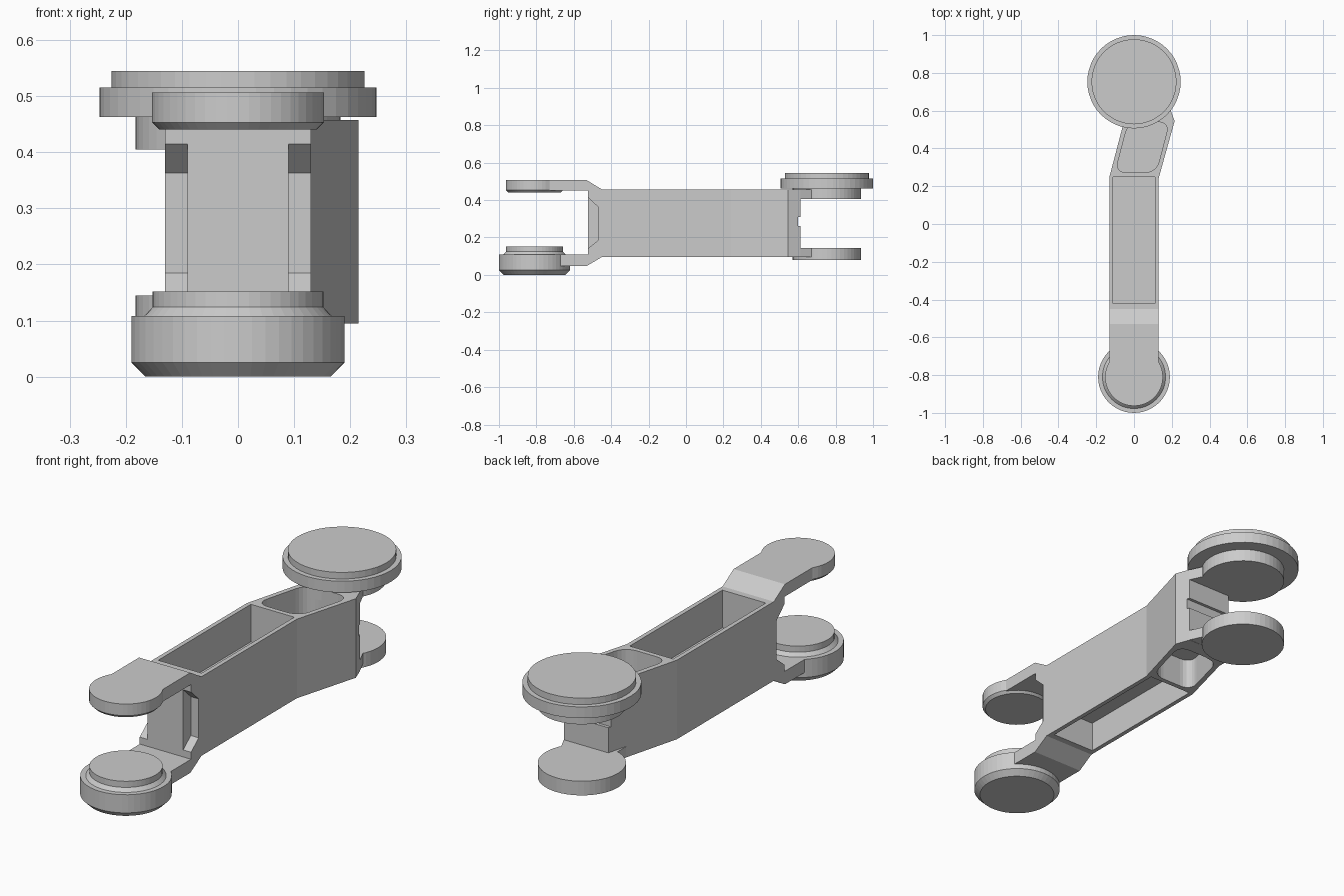
import bpy, bmesh, math
from mathutils import Vector

if "Cube" in bpy.data.objects:
    bpy.data.objects.remove(bpy.data.objects["Cube"])


def make(name, verts, faces):
    me = bpy.data.meshes.new(name)
    me.from_pydata(verts, [], faces)
    bm = bmesh.new()
    bm.from_mesh(me)
    bmesh.ops.recalc_face_normals(bm, faces=bm.faces)
    bm.to_mesh(me)
    bm.free()
    ob = bpy.data.objects.new(name, me)
    bpy.context.collection.objects.link(ob)
    return ob


def extrude(name, pts, lo, hi, axis='z'):
    """Closed outline swept along z (outline x,y) or x (outline y,z)."""
    n = len(pts)
    if axis == 'z':
        v = [(a, b, h) for h in (lo, hi) for a, b in pts]
    else:
        v = [(h, a, b) for h in (lo, hi) for a, b in pts]
    f = [tuple(range(n)), tuple(range(n, 2 * n))]
    f += [(i, (i + 1) % n, n + (i + 1) % n, n + i) for i in range(n)]
    return make(name, v, f)


def lathe(name, cy, prof, n=48):
    """Turned disc around a vertical axis at (0, cy); prof = (radius, z)."""
    v = [(r * math.cos(2 * math.pi * i / n), cy + r * math.sin(2 * math.pi * i / n), z)
         for r, z in prof for i in range(n)]
    f = [tuple(range(n)), tuple(range((len(prof) - 1) * n, len(prof) * n))]
    for k in range(len(prof) - 1):
        f += [(k * n + i, k * n + (i + 1) % n, (k + 1) * n + (i + 1) % n, (k + 1) * n + i)
              for i in range(n)]
    return make(name, v, f)


def rounded(pts, r, seg=6):
    """Round the corners of an outline with quadratic fillets."""
    out = []
    for i, p in enumerate(pts):
        p = Vector(p)
        a = p + (Vector(pts[i - 1]) - p).normalized() * r
        b = p + (Vector(pts[(i + 1) % len(pts)]) - p).normalized() * r
        for k in range(seg + 1):
            t = k / seg
            w = 2 * t * (1 - t) * 0.85
            s = (1 - t) ** 2 + t ** 2 + 2 * t * (1 - t) * 0.85
            out.append(tuple((a * (1 - t) ** 2 + p * w + b * t ** 2) / s))
    return out


def cut(ob, cutter):
    m = ob.modifiers.new("cut", 'BOOLEAN')
    m.operation = 'DIFFERENCE'
    m.solver = 'EXACT'
    m.object = cutter
    cutter.hide_render = True
    cutter.hide_viewport = True


# main beam with its kinked rear end
body = extrude("beam", [(-.13, -.45), (.13, -.45), (.13, .24), (.215, .545),
                        (.19, .612), (-.035, .612), (-.13, .25)], .095, .457)

# pockets on top and bottom, leaving a thin web between
long_pocket = [(-.11, -.42), (.11, -.42), (.11, .25), (-.11, .25)]
kink_pocket = rounded([(-.10, .272), (.117, .272), (.188, .54), (-.03, .54)], .06)
for side, lo, hi in (("top", .285, .6), ("bottom", -.1, .235)):
    cut(body, extrude("long_pocket_cutter_" + side, long_pocket, lo, hi))
    cut(body, extrude("kink_pocket_cutter_" + side, kink_pocket, lo, hi))
# shallow groove across the rear end
cut(body, extrude("groove_cutter", [(-.3, .598), (.3, .598), (.3, .7), (-.3, .7)], .26, .31))

# front fork: both arms and the notched web in one side profile
extrude("front_fork", [(-.45, .457), (-.53, .506), (-.81, .506), (-.81, .45),
                       (-.525, .45), (-.525, .415), (-.47, .363), (-.47, .185),
                       (-.525, .14), (-.525, .108), (-.70, .108), (-.70, .048),
                       (-.53, .048), (-.45, .095)], -.13, .13, 'x')
extrude("front_web", [(-.525, .1), (-.44, .1), (-.44, .452), (-.525, .452)], -.09, .09, 'x')

# front pivots
lathe("front_upper_pad", -.81, [(.14, .44), (.153, .453), (.153, .506)])
lathe("front_lower_hub", -.81, [(.165, 0), (.19, .025), (.19, .108), (.167, .1081),
                                (.152, .124), (.152, .152)])

# rear fork arms and pivots
arm = [(-.06, .52), (.2, .57), (.19, .612), (.163, .67), (0, .753), (-.06, .68)]
for name, z0, z1, d0, d1 in (("upper", .405, .456, .405, .463),
                             ("lower", .096, .145, .08, .145)):
    extrude("rear_arm_" + name, arm, z0, z1)
    lathe("rear_pad_" + name, .753, [(.183, d0), (.183, d1)])
lathe("rear_cap", .753, [(.247, .463), (.247, .515), (.225, .5151), (.225, .545)])
